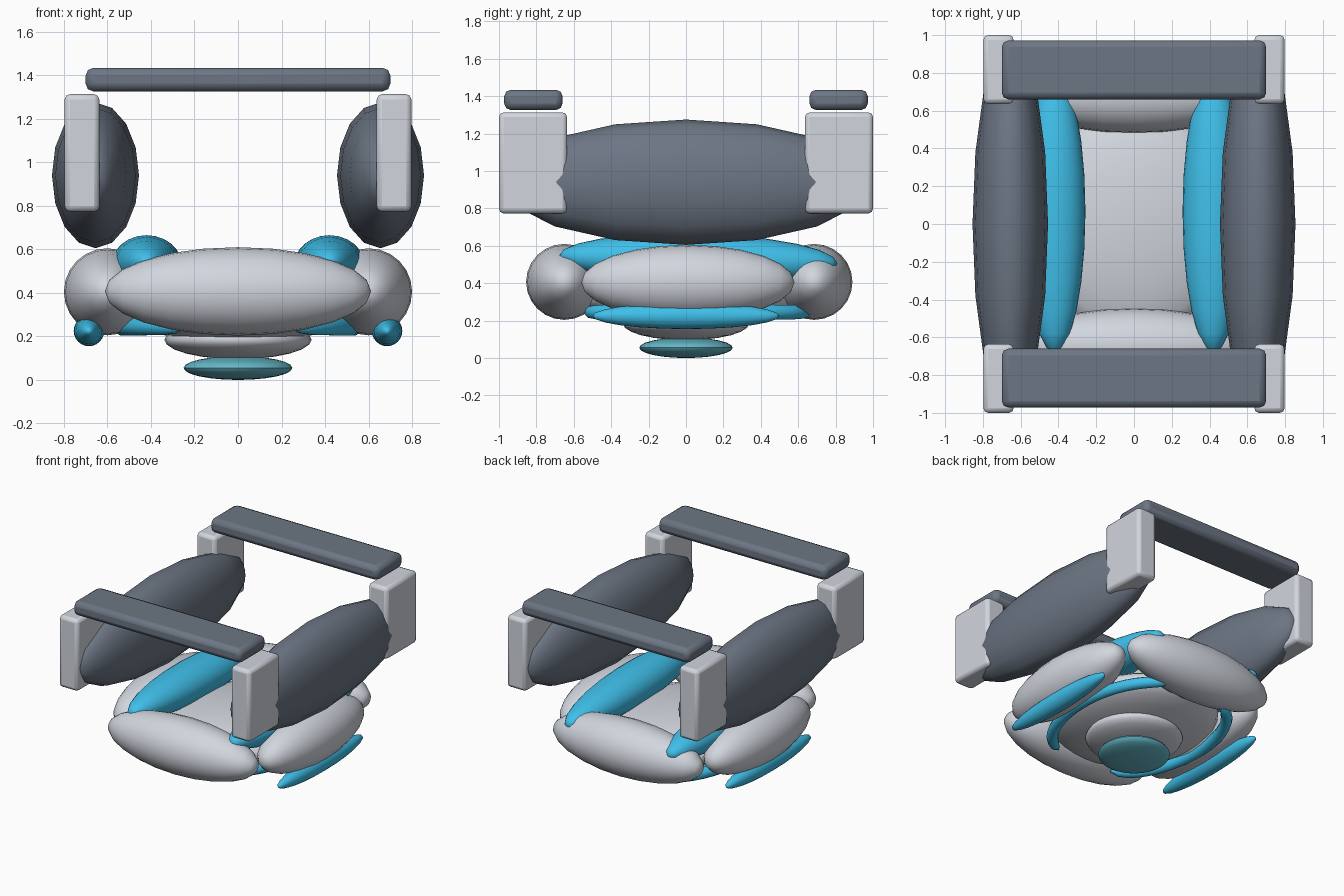
import bpy, math

if "Cube" in bpy.data.objects:
    bpy.data.objects.remove(bpy.data.objects["Cube"])


def make_mat(name, rgb):
    m = bpy.data.materials.new(name)
    m.diffuse_color = (*rgb, 1)
    m.use_nodes = True
    m.node_tree.nodes["Principled BSDF"].inputs["Base Color"].default_value = m.diffuse_color
    return m


LIGHT = make_mat("light_shell", (0.64, 0.67, 0.73))
DARK = make_mat("dark_shell", (0.15, 0.18, 0.23))
CYAN = make_mat("cyan_padding", (0.05, 0.52, 0.82))
TEAL = make_mat("teal_foot", (0.13, 0.48, 0.58))


def finish(ob, name, mat, angle=40):
    ob.name = name
    ob.data.materials.append(mat)
    bpy.ops.object.shade_smooth_by_angle(angle=math.radians(angle))
    return ob


def ellipsoid(name, loc, semi, mat, axis="Z", segs=24, rings=12, tilt=0):
    """Stretched sphere whose poles lie on the given axis."""
    bpy.ops.mesh.primitive_uv_sphere_add(segments=segs, ring_count=rings, radius=1)
    ob = bpy.context.object
    for v in ob.data.vertices:
        x, y, z = v.co
        if axis == "Y":
            x, y, z = x, z, -y
        elif axis == "X":
            x, y, z = z, y, -x
        v.co = (x * semi[0], y * semi[1], z * semi[2])
    ob.location = loc
    ob.rotation_euler.x = tilt
    return finish(ob, name, mat, 60)


def box(name, loc, size, bevel, mat):
    bpy.ops.mesh.primitive_cube_add(size=1, location=loc)
    ob = bpy.context.object
    for v in ob.data.vertices:
        v.co = [c * s for c, s in zip(v.co, size)]
    b = ob.modifiers.new("bevel", "BEVEL")
    b.width, b.segments = bevel, 2
    return finish(ob, name, mat)


def arc_tube(name, side):
    """Curved tube with tapering ends, under one side of the seat."""
    cu = bpy.data.curves.new(name, "CURVE")
    cu.dimensions = "3D"
    cu.bevel_depth, cu.bevel_resolution = 0.042, 3
    cu.use_fill_caps = True
    sp = cu.splines.new("POLY")
    n = 20
    sp.points.add(n)
    for i, p in enumerate(sp.points):
        t = -1 + 2 * i / n
        a = t * math.radians(78)
        p.co = (side * (0.16 + 0.37 * math.cos(a)), 0.06 + 0.61 * math.sin(a), 0.245, 1)
        p.radius = max(0.15, (1 - abs(t) ** 8) ** 0.5)
    tmp = bpy.data.objects.new(name, cu)
    bpy.context.collection.objects.link(tmp)
    bpy.ops.object.select_all(action="DESELECT")
    tmp.select_set(True)
    bpy.context.view_layer.objects.active = tmp
    bpy.ops.object.convert(target="MESH")
    finish(bpy.context.object, name, CYAN, 60)


# Foot, lower disc and seat body
ellipsoid("foot_disc", (0, 0, 0.055), (0.25, 0.25, 0.055), TEAL, segs=32)
ellipsoid("lower_disc", (0, 0, 0.185), (0.338, 0.338, 0.09), LIGHT, segs=32)
ellipsoid("seat_body", (0, 0.01, 0.33), (0.55, 0.62, 0.16), LIGHT, segs=32)

# Front and back rolls
for name, y in (("front_roll", -0.65), ("back_roll", 0.685)):
    ellipsoid(name, (0, y, 0.407), (0.612, 0.205, 0.203), LIGHT, "X")

for side, label in ((-1, "left"), (1, "right")):
    # Side roll and its padding
    ellipsoid(f"{label}_roll", (side * 0.6, 0.01, 0.405), (0.2, 0.57, 0.2), LIGHT, "Y")
    ellipsoid(f"{label}_upper_pad", (side * 0.42, 0.065, 0.525), (0.163, 0.745, 0.14),
              CYAN, "Y", tilt=math.radians(-1.5))
    ellipsoid(f"{label}_lower_stripe", (side * 0.685, 0.0, 0.225), (0.07, 0.5, 0.07), CYAN, "Y")
    arc_tube(f"{label}_under_arc", side)
    # Long dark side pod
    ellipsoid(f"{label}_pod", (side * 0.655, 0, 0.94), (0.2, 0.99, 0.335), DARK, "Y", 16, 8)
    # Corner blocks
    for y, end in ((-1, "front"), (1, "back")):
        box(f"{end}_{label}_block", (side * 0.717, y * 0.818, 1.043),
            (0.16, 0.364, 0.54), 0.025, LIGHT)

# Cross bars on top
for y, end in ((-1, "front"), (1, "back")):
    box(f"{end}_bar", (0, y * 0.816, 1.38), (1.4, 0.312, 0.108), 0.035, DARK)
